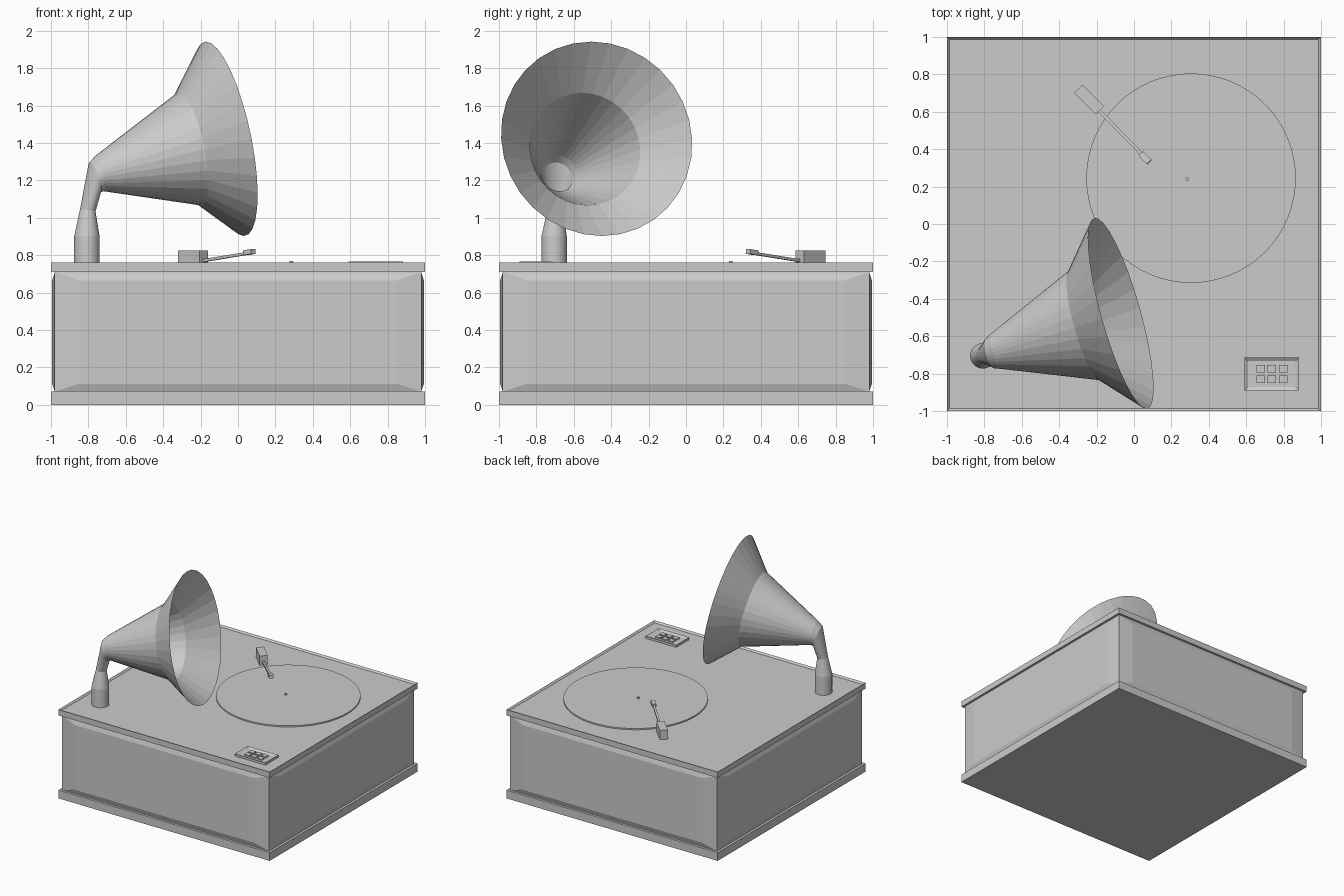
import bpy, bmesh, math
from mathutils import Vector, Matrix

if "Cube" in bpy.data.objects:
    bpy.data.objects.remove(bpy.data.objects["Cube"])


def finish(name, bm):
    bmesh.ops.recalc_face_normals(bm, faces=bm.faces)
    me = bpy.data.meshes.new(name)
    bm.to_mesh(me)
    bm.free()
    ob = bpy.data.objects.new(name, me)
    bpy.context.collection.objects.link(ob)
    return ob


def box(name, c, s, rot=None, inset=0, depth=0):
    bm = bmesh.new()
    bmesh.ops.create_cube(bm, size=1, matrix=Matrix.Diagonal((*s, 1)))
    if inset:
        bm.normal_update()
        top = [f for f in bm.faces if f.normal.z > 0.9]
        bmesh.ops.inset_region(bm, faces=top, thickness=inset)
        bmesh.ops.translate(bm, verts=top[0].verts, vec=(0, 0, -depth))
    m = Matrix.Translation(c) @ (rot or Matrix())
    bmesh.ops.transform(bm, matrix=m, verts=bm.verts)
    return finish(name, bm)


def disc(name, c, r, h, n):
    bm = bmesh.new()
    bmesh.ops.create_cone(bm, cap_ends=True, segments=n, radius1=r, radius2=r,
                          depth=h, matrix=Matrix.Translation(c))
    return finish(name, bm)


def tube(name, rings, n):
    """Loft circles given as (centre, axis, radius)."""
    bm = bmesh.new()
    loops = []
    for c, axis, r in rings:
        w = Vector(axis).normalized()
        u = Vector((-0.28, 1, 0)).cross(w).normalized()
        v = w.cross(u)
        loops.append([bm.verts.new(Vector(c) + r * (u * math.cos(a) + v * math.sin(a)))
                      for a in (2 * math.pi * i / n for i in range(n))])
    for a, b in zip(loops, loops[1:]):
        for i in range(n):
            j = (i + 1) % n
            bm.faces.new((a[i], a[j], b[j], b[i]))
    return finish(name, bm)


DECK = 0.745

# Cabinet: plinth, body, and lid with a shallow recessed deck
box("base_plinth", (0, 0, 0.035), (2, 2, 0.07))
box("cabinet_body", (0, 0, 0.39), (1.96, 1.96, 0.64))
box("lid", (0, 0, 0.735), (2, 2, 0.05), inset=0.018, depth=0.76 - DECK)

# Raised bevelled panel on each side of the cabinet
for k, side in enumerate(("front", "right", "back", "left")):
    bm = bmesh.new()
    rects = [[bm.verts.new((sx * x, y, z)) for sx, z in
              ((-1, z0), (1, z0), (1, z1), (-1, z1))]
             for x, y, z0, z1 in ((0.98, -0.979, 0.07, 0.71), (0.85, -0.994, 0.112, 0.665))]
    for i in range(4):
        j = (i + 1) % 4
        bm.faces.new((rects[0][i], rects[0][j], rects[1][j], rects[1][i]))
    bm.faces.new(rects[1])
    bm.faces.new(rects[0][::-1])
    bmesh.ops.rotate(bm, verts=bm.verts, cent=(0, 0, 0),
                     matrix=Matrix.Rotation(k * math.pi / 2, 3, 'Z'))
    finish(side + "_panel", bm)

# Record and spindle
disc("record", (0.305, 0.245, DECK + 0.005), 0.56, 0.012, 64)
disc("spindle", (0.285, 0.24, 0.757), 0.009, 0.024, 12)

# Horn: pedestal, elbow and flared bell in one loft
n = (1, 0.28, 0.21)
tube("horn", [
    ((-0.808, -0.705, DECK - 0.005), (0, 0, 1), 0.068),
    ((-0.808, -0.705, 0.90), (0, 0, 1), 0.068),
    ((-0.803, -0.70, 1.04), (0.15, 0.03, 1), 0.042),
    ((-0.765, -0.69, 1.215), (0.9, 0.25, 0.33), 0.085),
    ((-0.738, -0.68, 1.238), n, 0.098),
    ((-0.26, -0.54, 1.367), n, 0.307),
    ((-0.07, -0.478, 1.422), n, 0.53),
], 32)

# Tone arm: pivot block, arm and head
turn = Matrix.Rotation(-math.pi / 4, 4, 'Z')
box("tone_arm_block", (-0.24, 0.665, 0.783), (0.163, 0.064, 0.084), turn)
a, b = Vector((-0.19, 0.61, 0.77)), Vector((0.06, 0.355, 0.811))
rot = (b - a).to_track_quat('X', 'Z').to_matrix().to_4x4()
box("tone_arm", (a + b) / 2, ((b - a).length, 0.017, 0.015), rot)
box("tone_arm_head", (0.06, 0.354, 0.816), (0.062, 0.034, 0.026), rot)

# Control panel with a grid of buttons
box("control_panel", (0.737, -0.802, 0.753), (0.29, 0.174, 0.024), inset=0.025, depth=0.012)
for i in range(3):
    for j in range(2):
        box(f"button_{i}_{j}", (0.677 + i * 0.06, -0.829 + j * 0.054, 0.756),
            (0.045, 0.04, 0.015))
